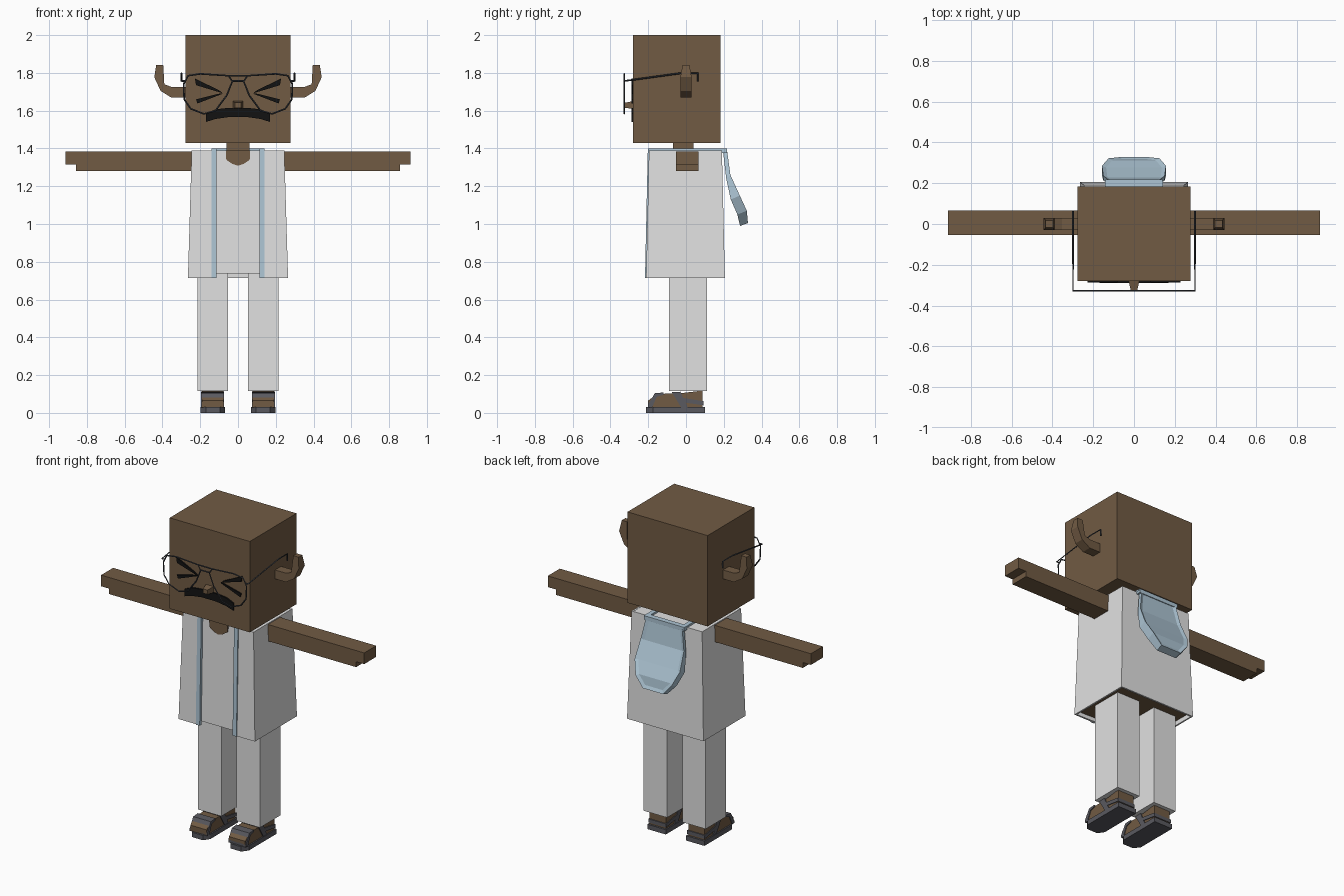
import bpy
import bmesh

if "Cube" in bpy.data.objects:
    bpy.data.objects.remove(bpy.data.objects["Cube"], do_unlink=True)


def material(name, r, g, b):
    m = bpy.data.materials.new(name)
    m.use_nodes = True
    m.diffuse_color = (r, g, b, 1)
    for node in m.node_tree.nodes:
        if node.type == "BSDF_PRINCIPLED":
            node.inputs["Base Color"].default_value = (r, g, b, 1)
            node.inputs["Roughness"].default_value = 0.8
    return m


SKIN = material("brown_skin", 0.165, 0.104, 0.057)
CLOTH = material("white_cloth", 0.75, 0.75, 0.75)
SCARF = material("pale_blue", 0.42, 0.56, 0.66)
SOLE = material("dark_grey", 0.1, 0.1, 0.115)
BLACK = material("black", 0.006, 0.006, 0.006)
WIRE = material("wire_grey", 0.045, 0.05, 0.06)


def mesh(name, verts, faces, *mats, recalc=True):
    me = bpy.data.meshes.new(name)
    me.from_pydata(verts, [], faces)
    for m in mats:
        me.materials.append(m)
    if recalc:
        bm = bmesh.new()
        bm.from_mesh(me)
        bmesh.ops.recalc_face_normals(bm, faces=bm.faces[:])
        bm.to_mesh(me)
        bm.free()
    ob = bpy.data.objects.new(name, me)
    bpy.context.collection.objects.link(ob)
    return ob


def loft(name, ring_a, ring_b, *mats):
    n = len(ring_a)
    faces = [tuple(range(n)), tuple(range(n, 2 * n))]
    faces += [(i, (i + 1) % n, n + (i + 1) % n, n + i) for i in range(n)]
    return mesh(name, list(ring_a) + list(ring_b), faces, *mats)


def prism(name, axis, outline, a, b, mat, side=1):
    """Extrude a 2D outline along an axis; side=-1 mirrors it in x."""
    def place(p, q, d):
        x, y, z = {"x": (d, p, q), "y": (p, d, q), "z": (p, q, d)}[axis]
        return (x * side, y, z)
    return loft(name, [place(p, q, a) for p, q in outline],
                [place(p, q, b) for p, q in outline], mat)


def rect(x0, x1, y0, y1, z):
    return [(x0, y0, z), (x1, y0, z), (x1, y1, z), (x0, y1, z)]


def box(name, x0, x1, y0, y1, z0, z1, mat):
    return loft(name, rect(x0, x1, y0, y1, z0), rect(x0, x1, y0, y1, z1), mat)


def wire(name, points, closed=False, radius=0.0045):
    cu = bpy.data.curves.new(name, "CURVE")
    cu.dimensions = "3D"
    cu.bevel_depth = radius
    cu.bevel_resolution = 0
    cu.use_fill_caps = True
    sp = cu.splines.new("POLY")
    sp.points.add(len(points) - 1)
    for p, co in zip(sp.points, points):
        p.co = (*co, 1)
    sp.use_cyclic_u = closed
    cu.materials.append(WIRE)
    ob = bpy.data.objects.new(name, cu)
    bpy.context.collection.objects.link(ob)
    bpy.ops.object.select_all(action="DESELECT")
    ob.select_set(True)
    bpy.context.view_layer.objects.active = ob
    bpy.ops.object.convert(target="MESH")


# Head, neck and nose
box("head", -0.278, 0.278, -0.28, 0.183, 1.43, 2.0, SKIN)
box("neck", -0.062, 0.062, -0.07, 0.04, 1.36, 1.44, SKIN)
loft("nose",
     [(-0.026, -0.28, 1.61), (0.026, -0.28, 1.61), (0.026, -0.28, 1.65), (-0.026, -0.28, 1.65)],
     [(-0.016, -0.325, 1.615), (0.016, -0.325, 1.615), (0.016, -0.325, 1.642), (-0.016, -0.325, 1.642)],
     SKIN)

# Frowning mouth
half = [(0.17, 1.54), (0.17, 1.585), (0.12, 1.607), (0.05, 1.615)]
lower = [(0.12, 1.556), (0.05, 1.566)]
mouth = half + [(-x, z) for x, z in reversed(half)]
mouth += [(-x, z) for x, z in lower] + list(reversed(lower))
prism("mouth", "y", mouth, -0.289, -0.28, BLACK)

# Inner body with a skin-coloured underside
body = loft("shirt", rect(-0.25, 0.25, -0.2, 0.195, 0.738),
            rect(-0.235, 0.235, -0.186, 0.18, 1.388), CLOTH, SKIN)
for f in body.data.polygons:
    f.material_index = 1 if f.normal.z < -0.9 else 0
prism("open_neckline", "y", [(-0.065, 1.39), (-0.062, 1.34), (-0.03, 1.318), (0, 1.308),
                             (0.03, 1.318), (0.062, 1.34), (0.065, 1.39)],
      -0.194, -0.185, SKIN)


# Open-fronted robe
def robe_ring(w, front, back, z):
    return [(0.12, front, z), (w, front, z), (w, back, z),
            (-w, back, z), (-w, front, z), (-0.12, front, z)]


rings = robe_ring(0.265, -0.211, 0.206, 0.715) + robe_ring(0.245, -0.196, 0.19, 1.39)
robe = mesh("robe", rings, [(i, i + 1, i + 7, i + 6) for i in range(5)], CLOTH, recalc=False)
shell = robe.modifiers.new("thickness", "SOLIDIFY")
shell.thickness = 0.014
shell.offset = -1

# Hood hanging behind: outer y, z, inner y, z, half width
rows = [(0.217, 1.392, 0.195, 1.392, 0.125), (0.235, 1.26, 0.213, 1.24, 0.15),
        (0.285, 1.15, 0.237, 1.13, 0.157), (0.322, 1.07, 0.272, 1.05, 0.125),
        (0.328, 1.005, 0.286, 0.99, 0.07)]
verts = []
for yo, zo, yi, zi, w in rows:
    verts += [(-w, yo, zo), (w, yo, zo), (w, yi, zi), (-w, yi, zi)]
faces = [(0, 1, 2, 3), (16, 17, 18, 19)]
for r in range(len(rows) - 1):
    a = r * 4
    faces += [(a + k, a + (k + 1) % 4, a + 4 + (k + 1) % 4, a + 4 + k) for k in range(4)]
hood = mesh("hood", verts, faces, SCARF)
bm = bmesh.new()
bm.from_mesh(hood.data)
bm.faces.ensure_lookup_table()
outer = [bm.faces[2 + 4 * r] for r in range(len(rows) - 1)]
bmesh.ops.inset_region(bm, faces=outer, thickness=0.02, depth=-0.008, use_even_offset=True)
bm.to_mesh(hood.data)
bm.free()
box("hood_collar", -0.14, 0.14, 0.185, 0.218, 1.375, 1.4, SCARF)

# Paired parts
for side, label in ((1, "left_"), (-1, "right_")):
    # Scarf strip: over the shoulder and down the front edge
    prism(label + "scarf_strip", "x",
          [(0.21, 1.388), (0.21, 1.4), (-0.202, 1.4), (-0.217, 0.715),
           (-0.2, 0.715), (-0.186, 1.388)], 0.114, 0.141, SCARF, side)

    # Arm with a stepped hand
    prism(label + "arm", "y", [(0.235, 1.28), (0.857, 1.28), (0.857, 1.314), (0.913, 1.314),
                               (0.913, 1.384), (0.235, 1.384)], -0.053, 0.066, SKIN, side)

    # Ear curving outward and up, tapering at the tip
    ear = prism(label + "ear", "y",
                [(0.27, 1.67), (0.354, 1.67), (0.41, 1.705), (0.443, 1.777), (0.433, 1.843),
                 (0.396, 1.843), (0.39, 1.74), (0.354, 1.726), (0.27, 1.726)],
                -0.03, 0.03, SKIN, side)
    for v in ear.data.vertices:
        if v.co.z > 1.8:
            v.co.y *= 0.6

    # Squeezed-shut eye: two wedges meeting toward the nose
    prism(label + "eye_upper", "y", [(0.08, 1.692), (0.222, 1.735), (0.228, 1.77), (0.1, 1.708)],
          -0.288, -0.28, BLACK, side)
    prism(label + "eye_lower", "y", [(0.08, 1.69), (0.1, 1.69), (0.222, 1.66), (0.215, 1.638)],
          -0.288, -0.28, BLACK, side)

    # Spectacle lens rim and temple
    rim = [(0.05, 1.785), (0.2, 1.795), (0.265, 1.785), (0.288, 1.74), (0.285, 1.66),
           (0.25, 1.61), (0.18, 1.583), (0.12, 1.6), (0.06, 1.68), (0.03, 1.755)]
    wire(label + "lens_rim", [(x * side, -0.327, z) for x, z in rim], closed=True)
    wire(label + "temple", [(side * x, y, z) for x, y, z in
                            ((0.28, -0.327, 1.757), (0.299, -0.327, 1.757), (0.299, -0.03, 1.798),
                             (0.299, 0.062, 1.798), (0.299, 0.062, 1.755))])

    # Trouser leg
    x0, x1 = sorted((0.053 * side, 0.215 * side))
    box(label + "leg", x0, x1, -0.09, 0.112, 0.115, 0.745, CLOTH)

    # Foot in a strapped sandal
    prism(label + "sole", "z", [(0.07, 0.1), (0.07, -0.175), (0.095, -0.212), (0.17, -0.212),
                                (0.198, -0.175), (0.198, 0.1)], 0, 0.03, SOLE, side)
    prism(label + "foot", "x", [(-0.2, 0.028), (-0.2, 0.065), (-0.155, 0.1), (-0.03, 0.104),
                                (0.088, 0.118), (0.088, 0.028)], 0.078, 0.19, SKIN, side)
    straps = {"toe_strap": [(-0.2, 0.028), (-0.2, 0.045), (-0.165, 0.104), (-0.12, 0.108),
                            (-0.12, 0.096), (-0.155, 0.085), (-0.18, 0.028)],
              "cross_strap": [(-0.025, 0.028), (-0.075, 0.11), (-0.03, 0.112), (0.01, 0.028)],
              "heel_strap": [(-0.04, 0.06), (-0.02, 0.08), (0.093, 0.062), (0.093, 0.04)]}
    for name, outline in straps.items():
        prism(label + name, "x", outline, 0.073, 0.195, SOLE, side)

# Spectacle bridge bars
wire("bridge_top", [(-0.06, -0.327, 1.785), (0.06, -0.327, 1.785)])
wire("bridge_lower", [(-0.035, -0.327, 1.757), (0.035, -0.327, 1.757)])
